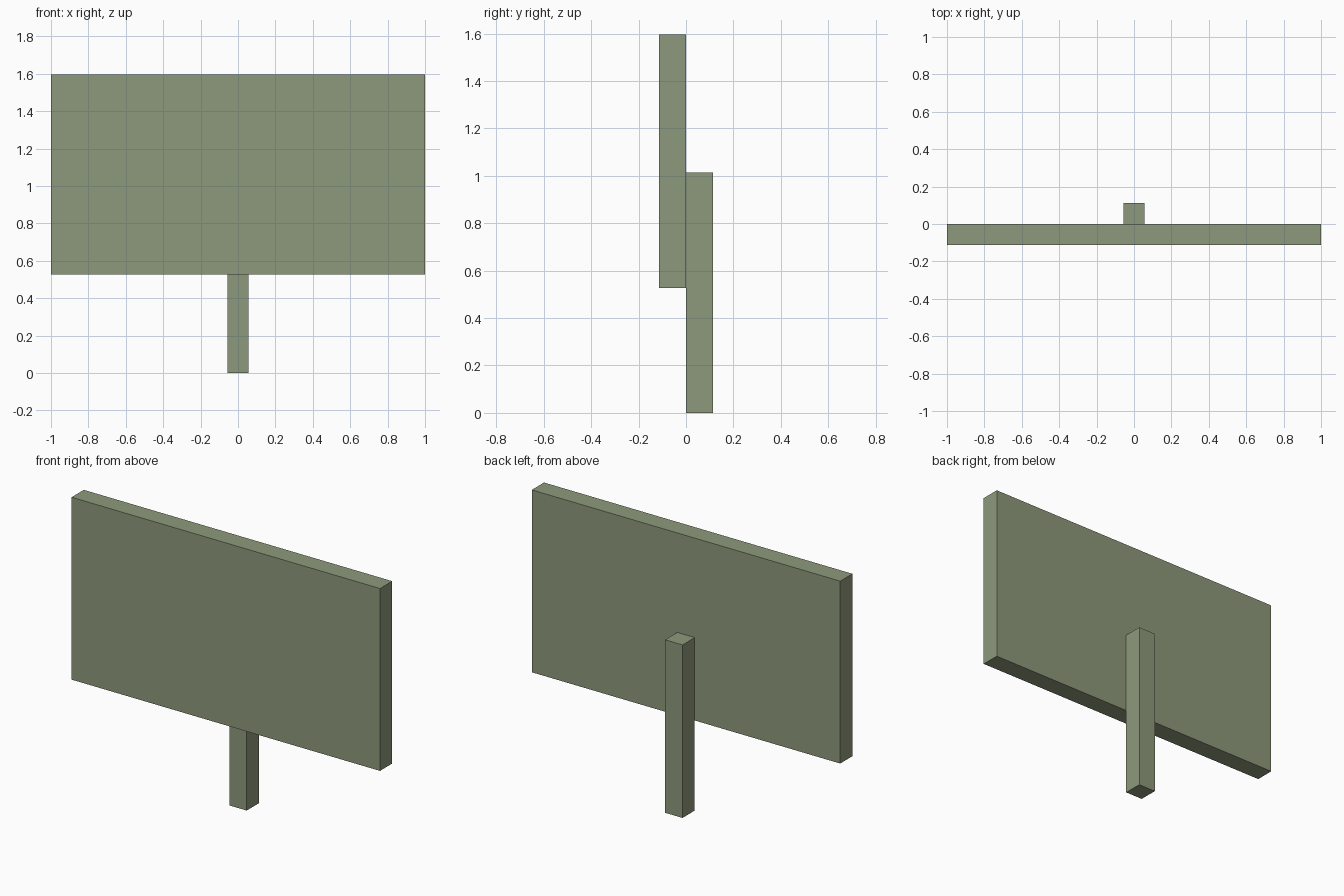
import bpy

if "Cube" in bpy.data.objects:
    bpy.data.objects.remove(bpy.data.objects["Cube"])

paint = bpy.data.materials.new("olive_paint")
paint.diffuse_color = (0.27, 0.32, 0.20, 1.0)
paint.use_nodes = True
paint.node_tree.nodes["Principled BSDF"].inputs["Base Color"].default_value = paint.diffuse_color


def box(name, lo, hi):
    """Axis-aligned box between two opposite corners."""
    centre = [(a + b) / 2 for a, b in zip(lo, hi)]
    bpy.ops.mesh.primitive_cube_add(size=1, location=centre)
    obj = bpy.context.object
    obj.name = name
    obj.scale = [b - a for a, b in zip(lo, hi)]
    bpy.ops.object.transform_apply(location=False, rotation=False, scale=True)
    obj.data.materials.append(paint)
    return obj


T = 0.113  # shared board and post thickness

# Wide board at the front
box("sign_board", (-1, -T, 0.528), (1, 0, 1.597))

# Square post fixed to the back of the board
box("post", (-T / 2, 0, 0), (T / 2, T, 1.014))
